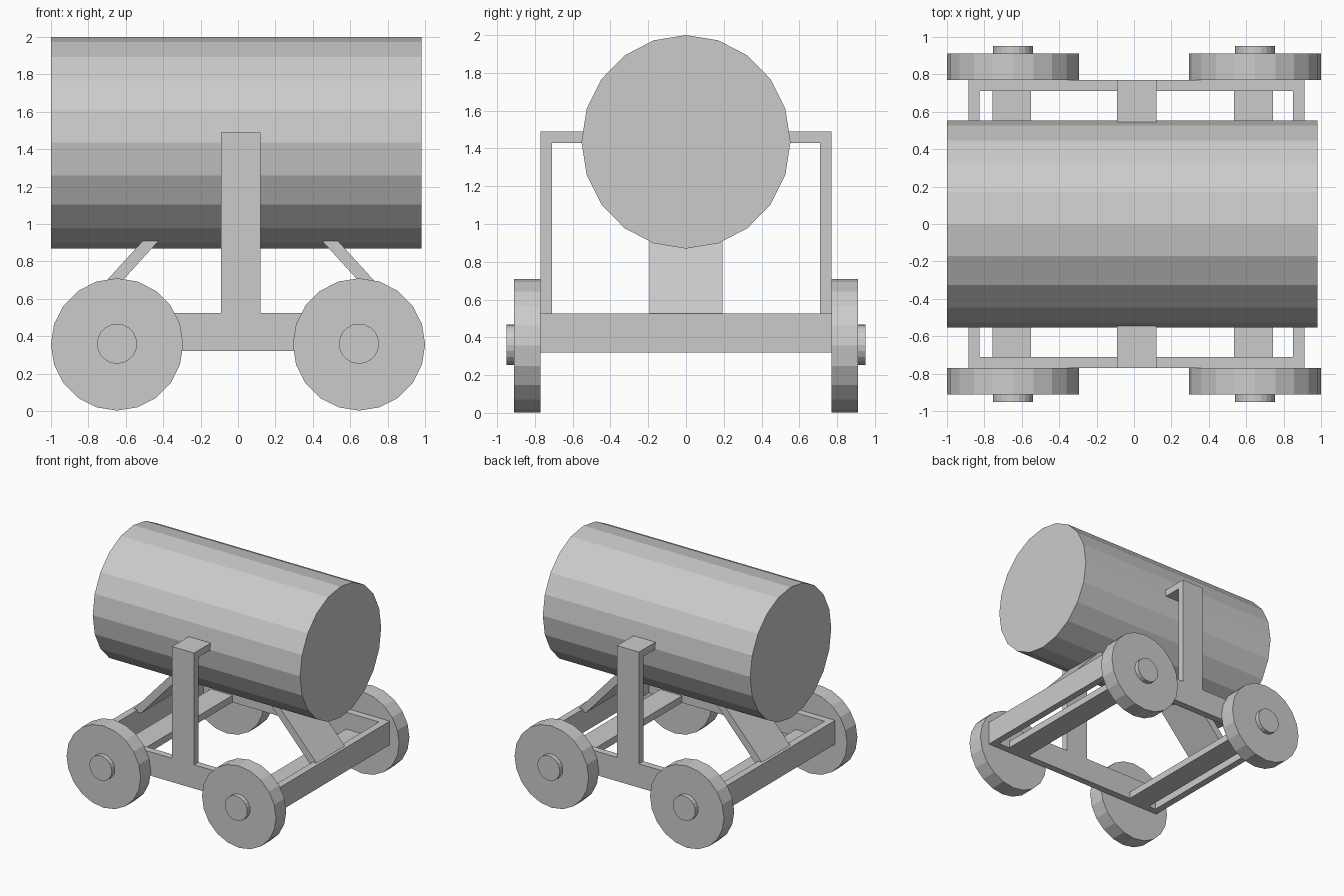
import bpy, bmesh
from math import radians
from mathutils import Vector

if "Cube" in bpy.data.objects:
    bpy.data.objects.remove(bpy.data.objects["Cube"])

MID = 0.0125          # lengthwise centre of the chassis


def finish(name, bm):
    bmesh.ops.recalc_face_normals(bm, faces=bm.faces)
    mesh = bpy.data.meshes.new(name)
    bm.to_mesh(mesh)
    bm.free()
    obj = bpy.data.objects.new(name, mesh)
    bpy.context.collection.objects.link(obj)
    return obj


def extrude(name, faces, offset):
    """Extrude flat outlines (lists of 3D points) along an offset into a solid."""
    bm = bmesh.new()
    for pts in faces:
        bm.faces.new([bm.verts.new(p) for p in pts])
    bmesh.ops.remove_doubles(bm, verts=bm.verts, dist=1e-5)
    ext = bmesh.ops.extrude_face_region(bm, geom=bm.faces[:], use_keep_orig=True)
    moved = [g for g in ext["geom"] if isinstance(g, bmesh.types.BMVert)]
    bmesh.ops.translate(bm, verts=moved, vec=Vector(offset))
    return finish(name, bm)


def cylinder(name, radius, depth, loc, rot, scale=(1, 1, 1)):
    bpy.ops.mesh.primitive_cylinder_add(vertices=20, radius=radius, depth=depth,
                                        location=loc, rotation=rot)
    obj = bpy.context.object
    obj.name = name
    obj.scale = scale
    return obj


# Barrel: 20-sided, slightly taller than wide, lying along x
cylinder("barrel", 0.565, 1.98, (-0.01, 0, 1.435), (0, radians(90), 0),
         (1, 0.979, 1))

# Chassis: open rectangular ring with mitred corners
outer = [(-0.885, -0.77), (0.91, -0.77), (0.91, 0.77), (-0.885, 0.77)]
inner = [(-0.825, -0.71), (0.85, -0.71), (0.85, 0.71), (-0.825, 0.71)]
ring = []
for i in range(4):
    j = (i + 1) % 4
    ring.append([(*p, 0.32) for p in (outer[i], outer[j], inner[j], inner[i])])
extrude("chassis_frame", ring, (0, 0, 0.205))

# Upright posts with arms that hold the barrel
for side, label in ((-1, "front"), (1, "back")):
    profile = [(0.77, 0.525), (0.77, 1.49), (0.54, 1.49), (0.54, 1.43),
               (0.71, 1.43), (0.71, 0.525)]
    extrude(label + "_post", [[(-0.09, side * y, z) for y, z in profile]],
            (0.21, 0, 0))

for end, label in ((-1, "left"), (1, "right")):
    # Axle boards low between the side rails
    cx = MID - 0.02 + end * 0.646
    a, b = cx - 0.103, cx + 0.103
    extrude(label + "_axle_board",
            [[(a, -0.71, 0.32), (b, -0.71, 0.32), (b, -0.71, 0.38), (a, -0.71, 0.38)]],
            (0, 1.42, 0))

    # Sloping braces from the end bars up into the barrel
    slope = [(0.89, 0.505), (0.805, 0.505), (0.40, 0.95), (0.485, 0.95)]
    extrude(label + "_brace",
            [[(MID + end * x, -0.193, z) for x, z in slope]], (0, 0.386, 0))

    # Wheels and hub caps
    for side, where in ((-1, "front"), (1, "back")):
        x = end * 0.6465
        turn = (radians(90), 0, 0)
        cylinder(f"{label}_{where}_wheel", 0.3535, 0.14, (x, side * 0.84, 0.3565), turn)
        cylinder(f"{label}_{where}_hub", 0.107, 0.06, (x, side * 0.92, 0.36), turn)
